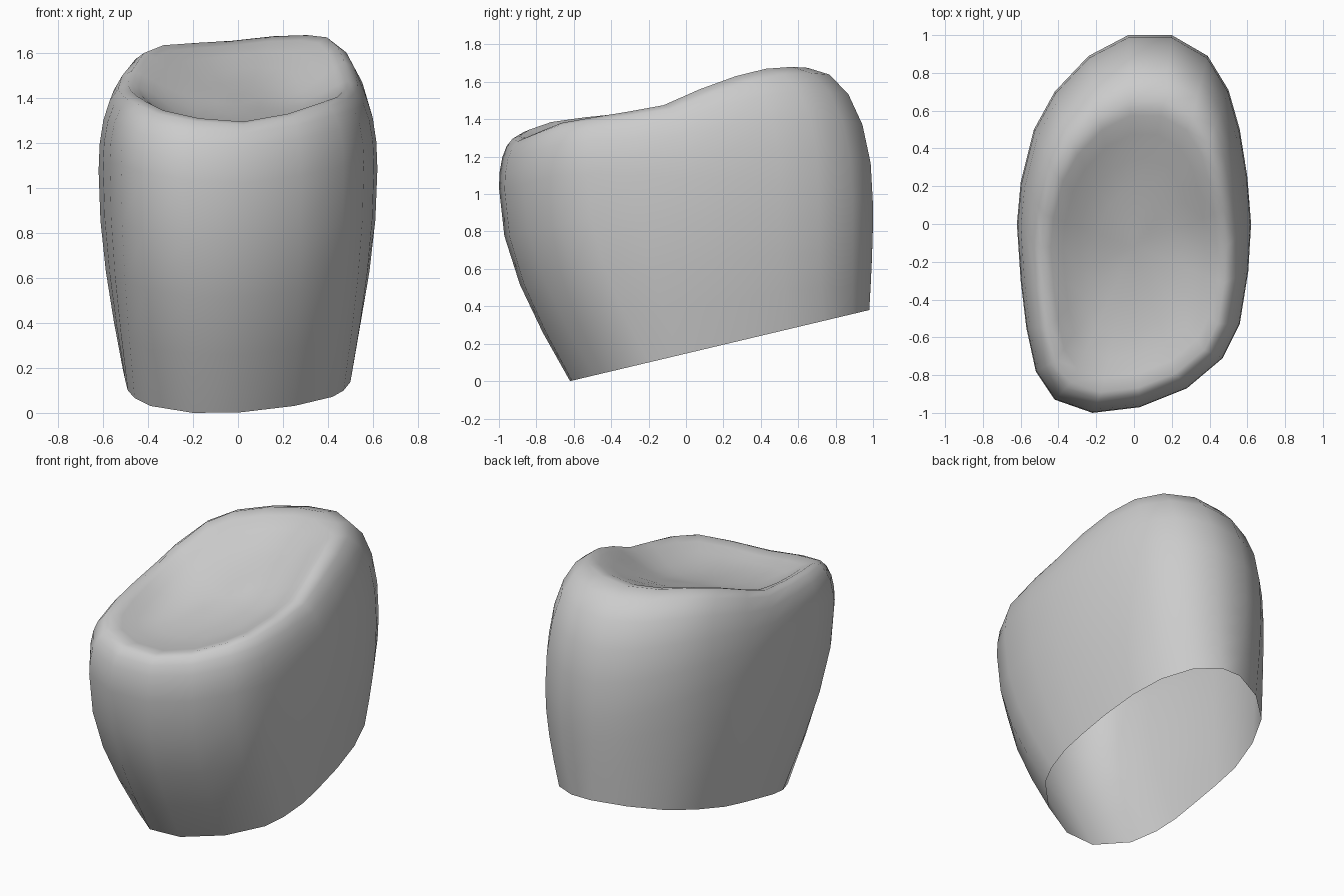
import bpy, bmesh
from math import sin, cos, pi, tanh

if "Cube" in bpy.data.objects:
    bpy.data.objects.remove(bpy.data.objects["Cube"])

# Widest outline seen from above, with the rim height of each column
WIDE = [(-.03, 1, 1.655), (.2, 1, 1.675), (.39, .89, 1.68), (.5, .71, 1.67), (.56, .5, 1.63),
        (.6, .25, 1.56), (.62, 0, 1.475), (.605, -.25, 1.44), (.56, -.53, 1.405),
        (.47, -.71, 1.38), (.28, -.87, 1.33), (.03, -.97, 1.295), (-.22, -1, 1.31),
        (-.42, -.93, 1.345), (-.52, -.78, 1.385), (-.57, -.55, 1.41), (-.6, -.3, 1.43),
        (-.62, 0, 1.46), (-.6, .22, 1.52), (-.53, .5, 1.6), (-.42, .7, 1.635), (-.24, .89, 1.645)]
# Outline of the open, slanted lower edge
BASE = [(0, .98), (.14, .98), (.29, .89), (.4, .73), (.46, .54), (.49, .32), (.5, .12),
        (.5, -.04), (.47, -.2), (.42, -.32), (.25, -.49), (.01, -.61), (-.2, -.62),
        (-.39, -.49), (-.46, -.34), (-.49, -.2), (-.5, -.04), (-.51, .15), (-.51, .33),
        (-.46, .55), (-.37, .74), (-.2, .89)]
CENTRE_Y = -.12


def mix(a, b, t):
    return a + (b - a) * t


def floor_z(x, y):
    """Hollow floor: low in front, stepping up over a cross ridge to the back."""
    return 1.41 + .12 * y + .06 * x + .06 * tanh(4 * (y - .4 * x))


def column(wide, base):
    """Points from the lower edge, over the rim and down into the hollow."""
    (wx, wy, rz), (bx, by) = wide, base
    bz = .2375 * (by + .62)
    rx, ry = wx * .79, wy * .77 + CENTRE_Y
    bulge = .79 - .09 * (wy + 1) ** 2
    pts = []
    for v in (0, .25, .5, .75, 1):                      # wall below the bulge
        m = sin(v * pi / 2)
        pts.append((mix(bx, wx, m), mix(by, wy, m), mix(bz, rz, v * bulge)))
    for k in range(1, 6):                               # shoulder up to the rim
        a = k / 5 * pi / 2
        m = (1 - cos(a)) ** 1.1
        pts.append((mix(wx, rx, m), mix(wy, ry, m), mix(bz, rz, mix(bulge, 1, sin(a)))))
    for s, w in ((.9, .17), (.77, .5), (.6, .82), (.4, 1), (.2, 1)):   # hollow
        x, y = rx * s, CENTRE_Y + (ry - CENTRE_Y) * s
        pts.append((x, y, mix(rz, floor_z(x, y), w)))
    return pts


# Crown shell
bm = bmesh.new()
cols = [[bm.verts.new(p) for p in column(w, b)] for w, b in zip(WIDE, BASE)]
middle = bm.verts.new((0, CENTRE_Y, floor_z(0, CENTRE_Y)))
for i, a in enumerate(cols):
    b = cols[(i + 1) % len(cols)]
    for j in range(len(a) - 1):
        bm.faces.new((b[j], a[j], a[j + 1], b[j + 1]))
    bm.faces.new((b[-1], a[-1], middle))
bmesh.ops.recalc_face_normals(bm, faces=bm.faces)
if sum(f.normal.z for f in middle.link_faces) < 0:
    bmesh.ops.reverse_faces(bm, faces=bm.faces)
for f in bm.faces:
    f.smooth = True
mesh = bpy.data.meshes.new("crown_shell")
bm.to_mesh(mesh)
bm.free()
bpy.context.collection.objects.link(bpy.data.objects.new("crown_shell", mesh))
